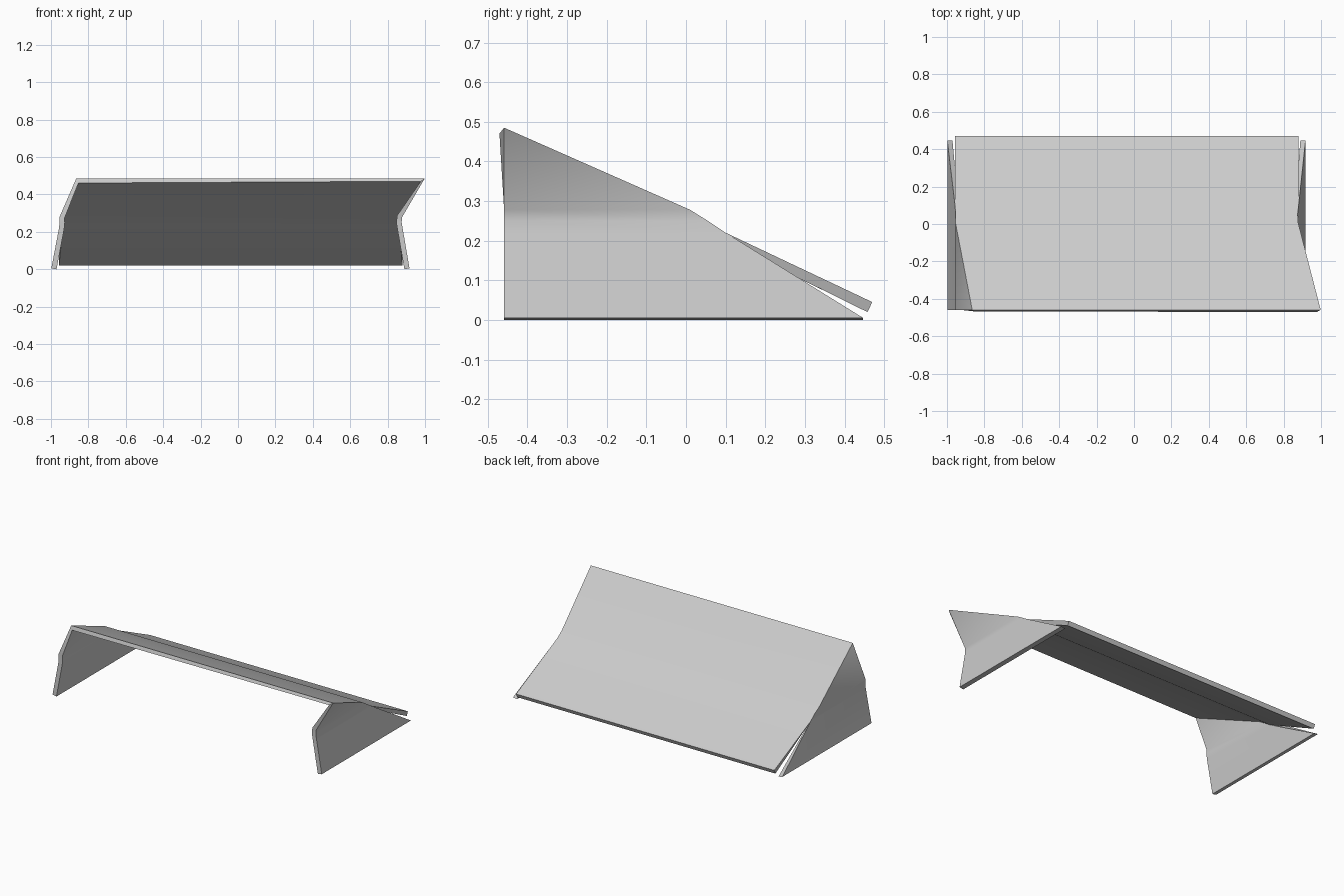
import bpy, bmesh, math

if "Cube" in bpy.data.objects:
    bpy.data.objects.remove(bpy.data.objects["Cube"], do_unlink=True)

# Plain grey material
grey = bpy.data.materials.new("light_grey")
grey.use_nodes = True
colour = (0.6, 0.6, 0.6, 1)
grey.diffuse_color = colour
grey.node_tree.nodes["Principled BSDF"].inputs["Base Color"].default_value = colour

FRONT = -0.459
# Wall section from the top down: right side x, left side x, z, y where the wall meets the slope
SECTION = [
    (-0.865, 0.998, 0.485, FRONT),
    (-0.955, 0.877, 0.278, 0.01),
    (-0.954, 0.875, 0.25, 0.055),
    (-0.957, 0.88, 0.22, 0.1),
    (-0.998, 0.917, 0.005, 0.447),
]
JOINED = 4  # rows where the walls share an edge with the sloping panel

bm = bmesh.new()

# Side walls: bent sheets, cut off along the slope
slope_edges = []
for side in (0, 1):
    front = [bm.verts.new((r[side], FRONT, r[2])) for r in SECTION]
    slope = front[:1] + [bm.verts.new((r[side], r[3], r[2])) for r in SECTION[1:]]
    bm.faces.new((front[0], front[1], slope[1]))
    for i in range(1, len(SECTION) - 1):
        bm.faces.new((front[i], front[i + 1], slope[i + 1], slope[i]))
    tail = bm.verts.new((SECTION[3][side], 0.47, 0.045))
    slope_edges.append(slope[:JOINED] + [tail])

# Sloping panel: strips between the two walls, free at its low end
panel = []
right, left = slope_edges
for i in range(JOINED):
    panel.append(bm.faces.new((right[i], right[i + 1], left[i + 1], left[i])))

bmesh.ops.recalc_face_normals(bm, faces=bm.faces[:])
bm.normal_update()
if panel[0].normal.z < 0:
    bmesh.ops.reverse_faces(bm, faces=bm.faces[:])

mesh = bpy.data.meshes.new("folded_ramp_sheet")
bm.to_mesh(mesh)
bm.free()
mesh.materials.append(grey)
ramp = bpy.data.objects.new("folded_ramp_sheet", mesh)
bpy.context.collection.objects.link(ramp)

# Sheet thickness, grown inwards
solid = ramp.modifiers.new("thickness", "SOLIDIFY")
solid.thickness = 0.028
solid.offset = -1

bpy.ops.object.select_all(action="DESELECT")
ramp.select_set(True)
bpy.context.view_layer.objects.active = ramp
bpy.ops.object.modifier_apply(modifier=solid.name)
bpy.ops.object.shade_smooth_by_angle(angle=math.radians(30))
